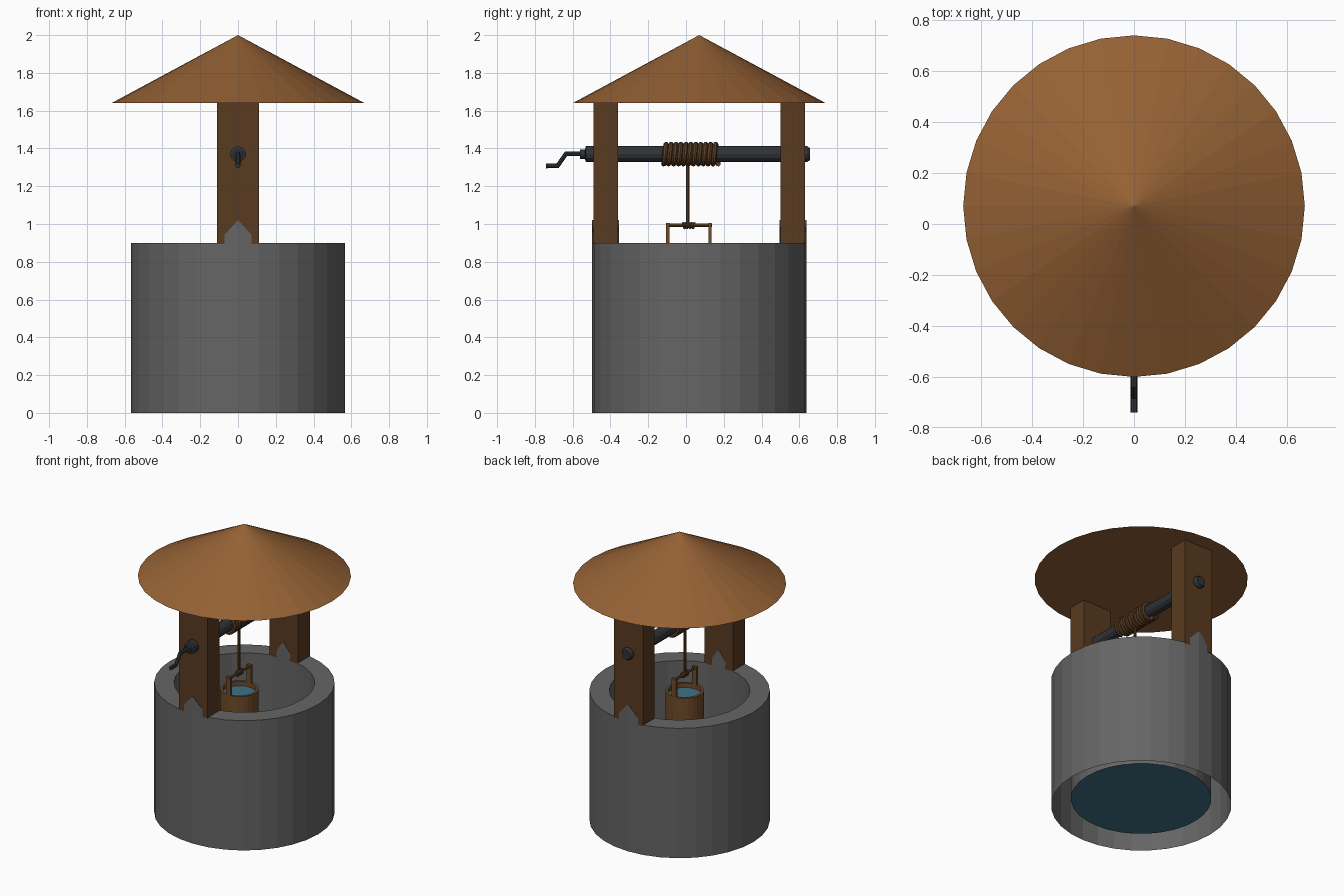
import bpy, bmesh, math
from mathutils import Matrix, Vector

if "Cube" in bpy.data.objects:
    bpy.data.objects.remove(bpy.data.objects["Cube"])

CY = 0.07  # centre line of the well and roof
TAU = 2 * math.pi


def mat(name, rgb):
    m = bpy.data.materials.new(name)
    m.diffuse_color = (*rgb, 1)
    m.use_nodes = True
    m.node_tree.nodes["Principled BSDF"].inputs["Base Color"].default_value = m.diffuse_color
    return m


STONE = mat("stone", (0.13, 0.13, 0.13))
TILE = mat("roof_wood", (0.30, 0.12, 0.035))
WOOD = mat("post_wood", (0.10, 0.043, 0.015))
PAIL = mat("bucket_wood", (0.16, 0.07, 0.022))
ROPE = mat("rope", (0.12, 0.055, 0.02))
IRON = mat("iron", (0.03, 0.032, 0.037))
WATER = mat("water", (0.05, 0.16, 0.24))


def finish(name, bm, material, loc=(0, 0, 0)):
    me = bpy.data.meshes.new(name)
    bm.to_mesh(me)
    bm.free()
    ob = bpy.data.objects.new(name, me)
    ob.location = loc
    me.materials.append(material)
    bpy.context.collection.objects.link(ob)
    return ob


def lathe(name, profile, sides, material, loc, along_y=False, edit=None):
    """Spin (radius, height) points round z, or round y; radius 0 makes a pole."""
    bm = bmesh.new()
    rings = []
    for r, h in profile:
        n = 1 if r == 0 else sides
        rings.append([bm.verts.new((r * math.sin(TAU * i / sides),
                                    -r * math.cos(TAU * i / sides), h)) for i in range(n)])
    for a, b in zip(rings, rings[1:]):
        for i in range(sides):
            j = (i + 1) % sides
            loop = [a[i % len(a)], a[j % len(a)], b[j % len(b)], b[i % len(b)]]
            bm.faces.new(list(dict.fromkeys(loop)))
    if edit:
        edit(rings)
    if along_y:
        bm.transform(Matrix.Rotation(-math.pi / 2, 4, 'X'))
    return finish(name, bm, material, loc)


def box(name, size, loc, material):
    bm = bmesh.new()
    bmesh.ops.create_cube(bm, size=1, matrix=Matrix.Diagonal((*size, 1)))
    return finish(name, bm, material, loc)


def tube(name, points, radius, material, sides_res=2):
    cu = bpy.data.curves.new(name, 'CURVE')
    cu.dimensions = '3D'
    cu.bevel_depth = radius
    cu.bevel_resolution = sides_res
    cu.use_fill_caps = True
    sp = cu.splines.new('POLY')
    sp.points.add(len(points) - 1)
    for p, c in zip(sp.points, points):
        p.co = (*c, 1)
    sp.use_smooth = False
    cu.materials.append(material)
    ob = bpy.data.objects.new(name, cu)
    bpy.context.collection.objects.link(ob)
    return ob


# Stone wall: open underneath, rim peaked at the two posts
def peak_rim(rings):
    for i in (0, 16):
        rings[1][i].co.z = rings[2][i].co.z = 1.02
        rings[2][i].co.y *= 0.424 / 0.442


lathe("well_wall", [(0.567, 0), (0.567, 0.9), (0.442, 0.9), (0.442, 0.05)], 32,
      STONE, (0, CY, 0), edit=peak_rim)
lathe("well_water", [(0.442, 0.05), (0, 0.05)], 32, WATER, (0, CY, 0))

# Posts and conical roof
for name, side in (("front_post", -1), ("back_post", 1)):
    box(name, (0.22, 0.13, 0.75), (0, CY + side * 0.495, 1.27), WOOD)
lathe("roof", [(0, 1.64), (0.67, 1.64), (0, 2.0)], 32, TILE, (0, CY, 0))

# Axle with stepped ends, and crank handle
lathe("axle", [(0, -0.56), (0.025, -0.56), (0.025, -0.535), (0.042, -0.53),
               (0.042, 0.64), (0.032, 0.657), (0, 0.657)], 12, IRON, (0, 0, 1.37), True)
tube("crank_handle", [(0, -0.54, 1.372), (0, -0.635, 1.372), (0, -0.68, 1.308),
                      (0, -0.74, 1.308)], 0.013, IRON)

# Rope wound on the axle, then hanging down to the bucket
turns, steps, pitch = 12, 20, 0.0262
coil = [(0.052 * math.sin(TAU * i / steps), -0.118 + pitch * i / steps,
         1.37 - 0.052 * math.cos(TAU * i / steps)) for i in range((turns - 1) * steps + 1)]
tube("rope_coil", coil, 0.0135, ROPE)
BY = 0.015  # bucket centre
tube("hanging_rope", [(0, 0.01, 1.34), (0, 0.01, 0.99)], 0.009, ROPE)
knot = [(0.013 * math.sin(TAU * i / 8), BY - 0.03 + 0.06 * i / 32,
         0.992 + 0.013 * math.cos(TAU * i / 8)) for i in range(33)]
tube("rope_knot", knot, 0.007, ROPE, 1)

# Bucket with ears, crossbar and water
lathe("bucket", [(0, 0.6), (0.122, 0.6), (0.122, 0.88), (0.105, 0.88), (0.105, 0.62),
                 (0, 0.62)], 24, PAIL, (0, BY, 0))
lathe("bucket_water", [(0.106, 0.85), (0, 0.85)], 24, WATER, (0, BY, 0))
for name, side in (("front_ear", -1), ("back_ear", 1)):
    box("bucket_" + name, (0.035, 0.018, 0.16), (0, BY + side * 0.112, 0.925), PAIL)
tube("bucket_crossbar", [(0, BY - 0.122, 0.993), (0, BY + 0.122, 0.993)], 0.009, PAIL)
